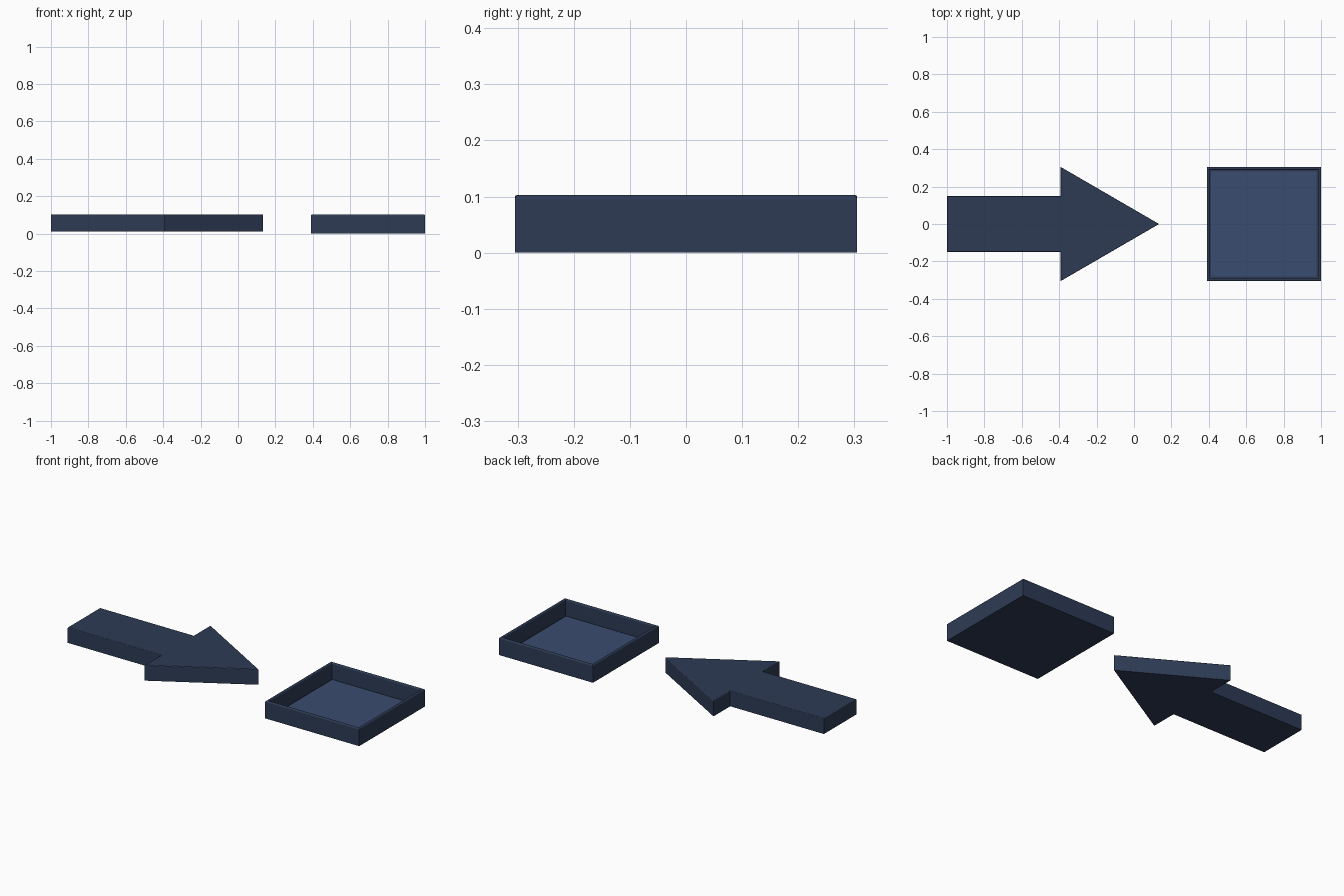
import bpy, bmesh

if "Cube" in bpy.data.objects:
    bpy.data.objects.remove(bpy.data.objects["Cube"])


def material(name, rgb):
    m = bpy.data.materials.new(name)
    m.diffuse_color = (*rgb, 1)
    m.use_nodes = True
    m.node_tree.nodes["Principled BSDF"].inputs["Base Color"].default_value = m.diffuse_color
    return m


navy = material("navy", (0.027, 0.044, 0.091))
blue = material("blue", (0.042, 0.072, 0.162))


def prism(name, outline, z0, z1, mat, round_r=0):
    """Extrude a flat outline, optionally rounding its top rim."""
    bm = bmesh.new()
    face = bm.faces.new([bm.verts.new((x, y, z0)) for x, y in outline])
    top = bmesh.ops.extrude_face_region(bm, geom=[face], use_keep_orig=True)["geom"]
    bmesh.ops.translate(bm, vec=(0, 0, z1 - z0),
                        verts=[g for g in top if isinstance(g, bmesh.types.BMVert)])
    bmesh.ops.recalc_face_normals(bm, faces=bm.faces)
    if round_r:
        rim = [e for e in bm.edges if all(v.co.z > z1 - 1e-5 for v in e.verts)]
        bmesh.ops.bevel(bm, geom=rim, offset=round_r, segments=3,
                        profile=0.5, affect='EDGES')
    return finish(name, bm, mat)


def finish(name, bm, mat):
    me = bpy.data.meshes.new(name)
    bm.to_mesh(me)
    bm.free()
    me.materials.append(mat)
    ob = bpy.data.objects.new(name, me)
    bpy.context.collection.objects.link(ob)
    return ob


def square(cx, h):
    return [(cx - h, -h), (cx + h, -h), (cx + h, h), (cx - h, h)]


# Arrow: half outline mirrored across y = 0
half = [(-1, -0.15), (-0.392, -0.15), (-0.392, -0.305)]
prism("arrow", half + [(0.134, 0)] + [(x, -y) for x, y in reversed(half)],
      0.012, 0.103, navy, 0.004)

# Tray frame: square block, top inset and sunk to make the walls
CX, H, WALL, TOP, FLOOR = 0.695, 0.305, 0.023, 0.103, 0.01
bm = bmesh.new()
bmesh.ops.create_cube(bm, size=1)
for v in bm.verts:
    v.co = (CX + v.co.x * 2 * H, v.co.y * 2 * H, (v.co.z + 0.5) * TOP)
top = max(bm.faces, key=lambda f: f.calc_center_median().z)
bmesh.ops.inset_region(bm, faces=[top], thickness=WALL)
inner = bmesh.ops.extrude_face_region(bm, geom=[top])["geom"]
bmesh.ops.translate(bm, vec=(0, 0, FLOOR - 0.004 - TOP),
                    verts=[g for g in inner if isinstance(g, bmesh.types.BMVert)])
if top.is_valid:
    bm.faces.remove(top)
bmesh.ops.recalc_face_normals(bm, faces=bm.faces)
rim = [e for e in bm.edges if all(v.co.z > TOP - 1e-5 for v in e.verts)
       and any(abs(f.normal.z) < 0.5 for f in e.link_faces)]
bmesh.ops.bevel(bm, geom=rim, offset=0.008, segments=3, profile=0.5, affect='EDGES')
finish("tray_frame", bm, navy)

# Lighter panel on the tray floor
prism("tray_floor", square(CX, H - WALL), 0.004, FLOOR, blue)
